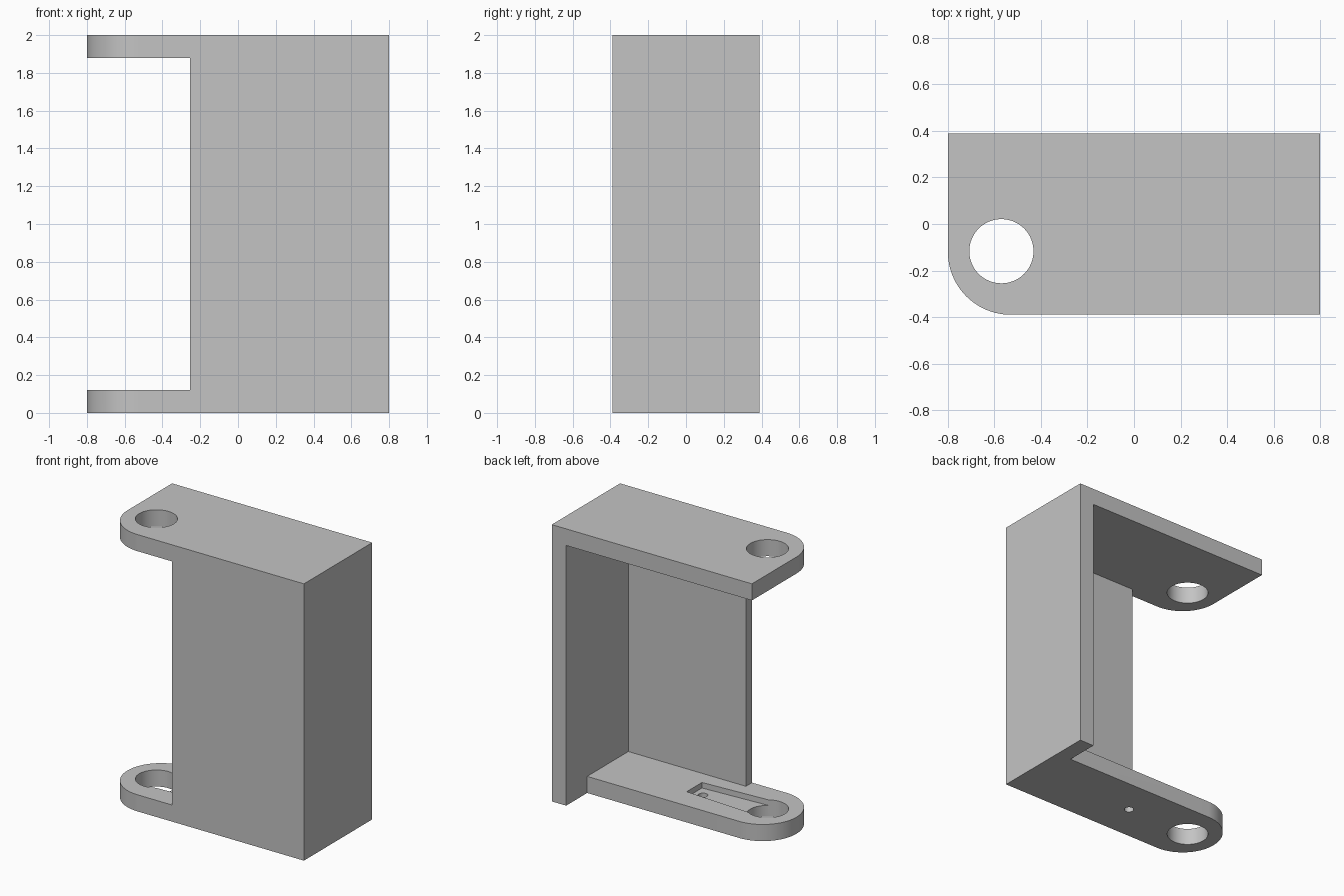
import bpy
import bmesh
from math import sin, cos, pi, radians

if "Cube" in bpy.data.objects:
    bpy.data.objects.remove(bpy.data.objects["Cube"], do_unlink=True)

grey = bpy.data.materials.new("plain_grey")
grey.use_nodes = True
colour = (0.55, 0.55, 0.55, 1)
grey.diffuse_color = colour
grey.node_tree.nodes["Principled BSDF"].inputs["Base Color"].default_value = colour

# Shared dimensions
W, D, H = 0.80, 0.39, 2.0
PLATE = 0.12
WALL_X = 0.685           # inner face of the side wall
ROUND = 0.27             # radius of the arm ends
CX, CY = ROUND - W, ROUND - D
HOLE_X, HOLE_Y, HOLE_R = -0.57, -0.117, 0.138


def arc(cx, cy, r, start, end, n):
    angles = [radians(start + (end - start) * i / n) for i in range(n + 1)]
    return [(cx + r * cos(a), cy + r * sin(a)) for a in angles]


def rect(x0, x1, y0, y1):
    return [(x0, y0), (x1, y0), (x1, y1), (x0, y1)]


def prism(name, outline, z0, z1):
    """Extrude a flat outline from z0 to z1."""
    bm = bmesh.new()
    base = bm.faces.new([bm.verts.new((x, y, z0)) for x, y in outline])
    out = bmesh.ops.extrude_face_region(bm, geom=[base])
    moved = [v for v in out["geom"] if isinstance(v, bmesh.types.BMVert)]
    bmesh.ops.translate(bm, verts=moved, vec=(0, 0, z1 - z0))
    bmesh.ops.recalc_face_normals(bm, faces=bm.faces)
    mesh = bpy.data.meshes.new(name)
    bm.to_mesh(mesh)
    bm.free()
    mesh.materials.append(grey)
    obj = bpy.data.objects.new(name, mesh)
    bpy.context.collection.objects.link(obj)
    return obj


def cut(body, outline, z0, z1):
    """Subtract an extruded outline from the body."""
    cutter = prism("cutter", outline, z0, z1)
    cutter.hide_render = True
    mod = body.modifiers.new("cut", 'BOOLEAN')
    mod.operation = 'DIFFERENCE'
    mod.solver = 'EXACT'
    mod.object = cutter
    bpy.context.view_layer.objects.active = body
    bpy.ops.object.modifier_apply(modifier=mod.name)
    bpy.data.objects.remove(cutter, do_unlink=True)


# Solid block with one rounded front corner
bracket = prism("bracket", arc(CX, CY, ROUND, 180, 270, 24)
                + [(W, -D), (W, D), (-W, D)], 0, H)

# Open cavity behind the front wall, and the open end between the arms
cut(bracket, rect(-1, WALL_X, -0.32, 1), PLATE, H - PLATE)
cut(bracket, rect(-1, -0.255, -1, 1), PLATE, H - PLATE)

# Narrow the lower arm and round its back corner
cut(bracket, [(WALL_X, 1), (-1, 1), (-1, CY)]
    + arc(CX, CY, ROUND, 180, 90, 24) + [(WALL_X, CY + ROUND)], -0.5, 0.5)

# Tapered pocket in the lower arm
cut(bracket, [(0.015, HOLE_Y - 0.087), (0.015, HOLE_Y + 0.087),
              (HOLE_X, HOLE_Y + 0.12), (HOLE_X, HOLE_Y - 0.12)], 0.08, 0.3)

# Pivot holes through both arms and a small screw hole in the pocket
cut(bracket, arc(HOLE_X, HOLE_Y, HOLE_R, 0, 354.375, 63), -1, 3)
cut(bracket, arc(-0.054, HOLE_Y, 0.032, 0, 348.75, 31), -1, 0.3)

bpy.ops.object.select_all(action='DESELECT')
bracket.select_set(True)
bpy.context.view_layer.objects.active = bracket
bpy.ops.object.shade_smooth_by_angle(angle=radians(30))
